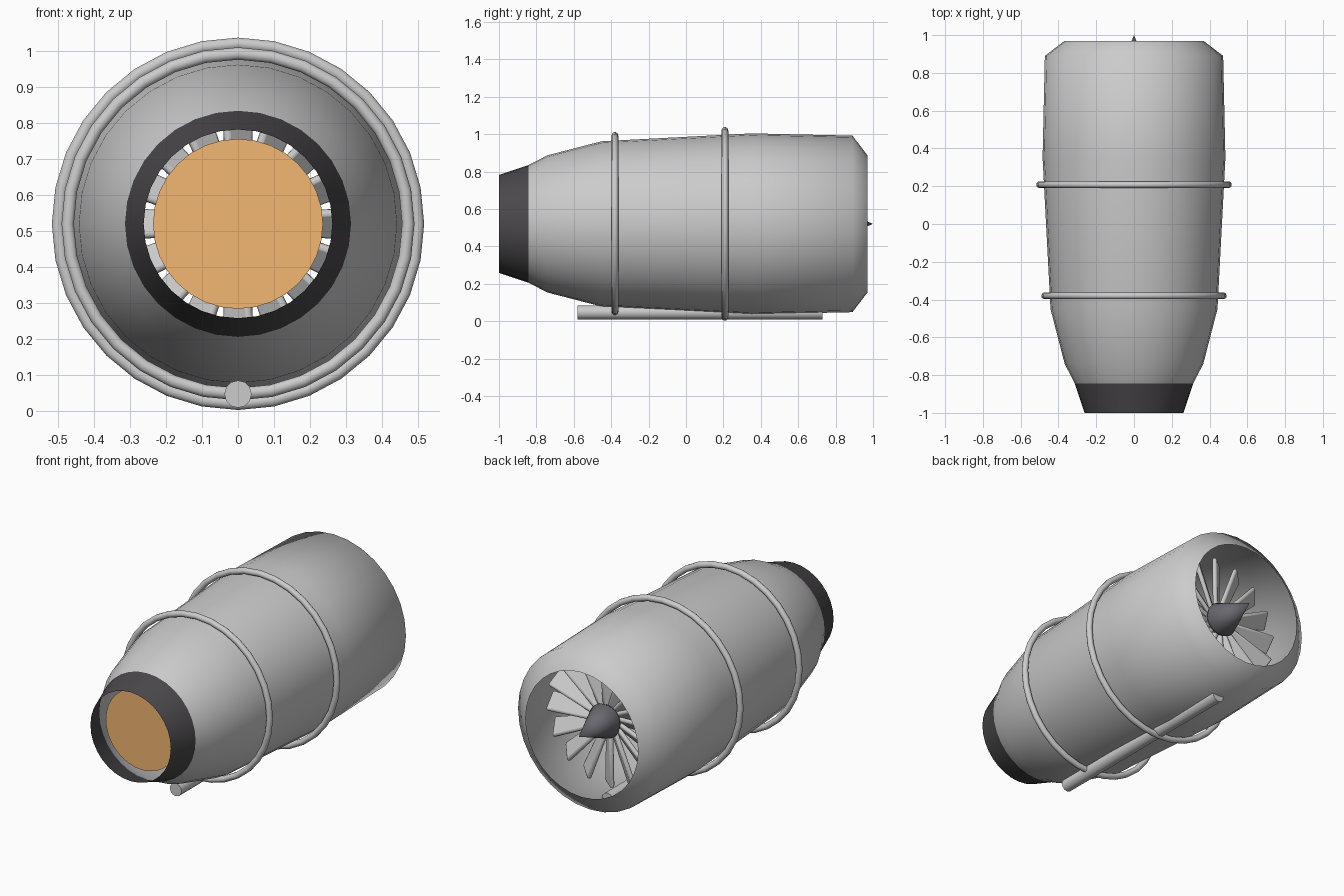
import bpy, bmesh, math
from mathutils import Matrix, Vector

if "Cube" in bpy.data.objects:
    bpy.data.objects.remove(bpy.data.objects["Cube"])

AX = 0.52      # height of the engine axis
SEG = 32


def material(name, rgb):
    m = bpy.data.materials.new(name)
    m.diffuse_color = (*rgb, 1)
    m.use_nodes = True
    m.node_tree.nodes["Principled BSDF"].inputs["Base Color"].default_value = m.diffuse_color
    return m


DARK = material("dark_metal", (0.07, 0.065, 0.07))
SPIN = material("spinner_grey", (0.14, 0.14, 0.16))
GLOW = material("orange_glow", (0.9, 0.47, 0.17))


def finish(name, bm, mat=None, angle=60):
    me = bpy.data.meshes.new(name)
    bm.to_mesh(me)
    bm.free()
    ob = bpy.data.objects.new(name, me)
    bpy.context.collection.objects.link(ob)
    if mat:
        me.materials.append(mat)
    bpy.ops.object.select_all(action='DESELECT')
    ob.select_set(True)
    bpy.context.view_layer.objects.active = ob
    bpy.ops.object.shade_smooth_by_angle(angle=math.radians(angle))
    return ob


def lathe(name, profile, mat=None, angle=60, closed=False, seg=SEG):
    """Spin (y, radius) points around the engine axis."""
    bm = bmesh.new()
    rings = []
    for i in range(seg):
        a = 2 * math.pi * i / seg
        rings.append([bm.verts.new((r * math.cos(a), y, AX + r * math.sin(a)))
                      for y, r in profile])
    n = len(profile)
    for i in range(seg):
        p, q = rings[i], rings[(i + 1) % seg]
        for j in range(n if closed else n - 1):
            k = (j + 1) % n
            bm.faces.new((p[j], p[k], q[k], q[j]))
    bmesh.ops.remove_doubles(bm, verts=bm.verts, dist=1e-5)
    bmesh.ops.recalc_face_normals(bm, faces=bm.faces)
    return finish(name, bm, mat, angle)


# thin open shell and exhaust nozzle
lathe("nacelle_shell", [(0.97, 0.367), (0.89, 0.472), (0.35, 0.484),
                        (-0.45, 0.442), (-0.74, 0.367), (-0.845, 0.313)])
lathe("exhaust_nozzle", [(-0.843, 0.314), (-1.0, 0.262)], DARK)

# glowing disc just inside the nozzle
lathe("exhaust_glow", [(-0.895, 0), (-0.895, 0.236), (-0.885, 0.236), (-0.885, 0)],
      GLOW, angle=30)

# spinner cone and hub
lathe("spinner", [(1.0, 0), (0.76, 0.1), (0.74, 0.09), (0.73, 0)], SPIN)
lathe("fan_hub", [(0.745, 0), (0.745, 0.085), (0.66, 0.085), (0.66, 0)], angle=30)

# two clamp rings around the shell
for name, y, R in (("middle_ring", 0.208, 0.5), ("rear_ring", -0.38, 0.473)):
    t = 0.018
    lathe(name, [(y + t * math.cos(k * math.pi / 5), R + t * math.sin(k * math.pi / 5))
                 for k in range(10)], closed=True)

# pipe along the belly
bm = bmesh.new()
bmesh.ops.create_cone(bm, cap_ends=True, segments=12, radius1=0.038, radius2=0.038,
                      depth=1.31, matrix=Matrix.Translation((0, 0.075, 0.047))
                      @ Matrix.Rotation(math.pi / 2, 4, 'X'))
finish("belly_pipe", bm, angle=40)

# sixteen pitched fan blades, wider at the tip
pitch = math.radians(40)
bm = bmesh.new()
for i in range(16):
    spin = Matrix.Rotation(2 * math.pi * i / 16, 4, 'Y')
    blade = bmesh.ops.create_cube(bm, size=1)["verts"]
    for v in blade:
        top = v.co.z > 0
        chord = v.co.x * (0.115 if top else 0.07)
        thick = v.co.y * 0.026
        p = Vector((chord * math.cos(pitch) - thick * math.sin(pitch),
                    0.71 + chord * math.sin(pitch) + thick * math.cos(pitch),
                    0.39 if top else 0.06))
        v.co = spin @ p + Vector((0, 0, AX))
fan = finish("fan_blades", bm, angle=40)
bev = fan.modifiers.new("rounded_edges", 'BEVEL')
bev.width = 0.011
bev.segments = 2
